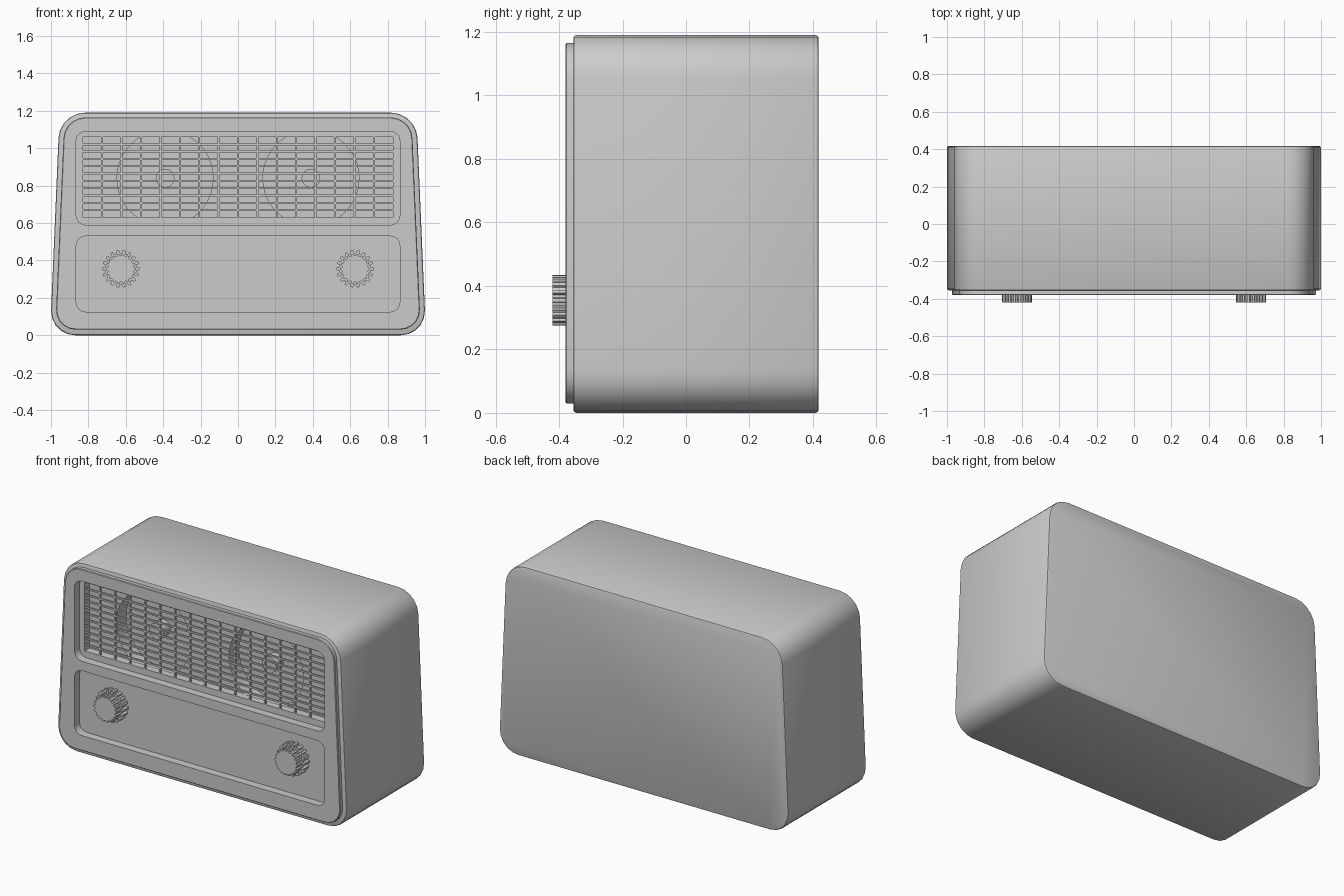
import bpy, bmesh, math
from mathutils import Vector

if "Cube" in bpy.data.objects:
    bpy.data.objects.remove(bpy.data.objects["Cube"])


def rounded(corners, d, seg=5):
    """Outline in (x, z) with every corner rounded."""
    pts = []
    for i, c in enumerate(corners):
        c = Vector(c)
        u = (Vector(corners[i - 1]) - c).normalized() * d
        v = (Vector(corners[(i + 1) % len(corners)]) - c).normalized() * d
        for k in range(seg + 1):
            t = math.pi / 2 * k / seg
            pts.append(c + u * (1 - math.sin(t)) + v * (1 - math.cos(t)))
    return pts


def box(x, z0, z1):
    return [(-x, z0), (x, z0), (x, z1), (-x, z1)]


def circle(cx, cz, r, n=40):
    return [(cx + r * math.cos(2 * math.pi * k / n), cz + r * math.sin(2 * math.pi * k / n))
            for k in range(n)]


def gear(cx, cz, r, root, teeth=18):
    pts = []
    for k in range(teeth):
        for f, rad in ((-0.32, root), (-0.2, r), (0.2, r), (0.32, root)):
            a = 2 * math.pi * (k + f) / teeth
            pts.append((cx + rad * math.cos(a), cz + rad * math.sin(a)))
    return pts


def add_prism(bm, pts, y0, y1, bevel=0, seg=2):
    """Extrude an (x, z) outline from y0 to y1, optionally bevelling both rims."""
    a = [bm.verts.new((p[0], y0, p[1])) for p in pts]
    b = [bm.verts.new((p[0], y1, p[1])) for p in pts]
    n = len(pts)
    faces = [bm.faces.new(a), bm.faces.new(b[::-1])]
    rims = [e for f in faces for e in f.edges]
    for i in range(n):
        bm.faces.new((a[i], b[i], b[(i + 1) % n], a[(i + 1) % n]))
    bmesh.ops.recalc_face_normals(bm, faces=bm.faces)
    if bevel:
        bmesh.ops.bevel(bm, geom=rims, offset=bevel, segments=seg,
                        affect='EDGES', profile=0.5)


def make(name, prisms):
    bm = bmesh.new()
    for p in prisms:
        add_prism(bm, *p)
    me = bpy.data.meshes.new(name)
    bm.to_mesh(me)
    bm.free()
    ob = bpy.data.objects.new(name, me)
    bpy.context.collection.objects.link(ob)
    return ob


def activate(ob):
    bpy.ops.object.select_all(action='DESELECT')
    ob.select_set(True)
    bpy.context.view_layer.objects.active = ob


def cut(ob, outline, y0, y1):
    cutter = make("cutter", [(outline, y0, y1)])
    cutter.hide_render = True
    mod = ob.modifiers.new("cut", 'BOOLEAN')
    mod.operation, mod.solver, mod.object = 'DIFFERENCE', 'EXACT', cutter
    activate(ob)
    bpy.ops.object.modifier_apply(modifier=mod.name)
    bpy.data.objects.remove(cutter)


def smooth(ob):
    activate(ob)
    bpy.ops.object.shade_smooth_by_angle(angle=math.radians(35))


# Tapered cabinet and raised front panel
cabinet = make("cabinet", [(rounded([(-1.005, 0), (1.005, 0), (0.954, 1.19), (-0.954, 1.19)], 0.135),
                            -0.355, 0.418, 0.01)])
panel = make("front_panel", [(rounded([(-0.977, 0.03), (0.977, 0.03), (0.928, 1.165), (-0.928, 1.165)], 0.11),
                              -0.38, -0.35, 0.004, 1)])

# Two recesses through the panel into the cabinet
FLOOR = -0.33
for z0, z1 in ((0.125, 0.53), (0.59, 1.09)):
    outline = rounded(box(0.865, z0, z1), 0.05, 4)
    cut(panel, outline, -0.5, -0.3)
    cut(cabinet, outline, -0.5, FLOOR)

# Cavity behind the grille, with two round speaker wells
cut(cabinet, box(0.83, 0.63, 1.06), -0.5, -0.28)
for s in (-1, 1):
    cut(cabinet, circle(s * 0.39, 0.84, 0.257), -0.285, -0.18)
smooth(cabinet)
smooth(panel)

# Grille bars
COLS, ROWS, T = 16, 11, 0.005
bars = []
for i in range(1, COLS):
    x = -0.83 + 1.66 * i / COLS
    bars.append(([(x - T, 0.625), (x + T, 0.625), (x + T, 1.065), (x - T, 1.065)], FLOOR, FLOOR + 0.014))
make("grille_vertical_bars", bars)
bars = []
for j in range(1, ROWS):
    z = 0.63 + 0.43 * j / ROWS
    bars.append((box(0.835, z - T, z + T), FLOOR + 0.002, FLOOR + 0.012))
make("grille_horizontal_bars", bars)

# Speaker centres and ribbed two-step knobs
for s, side in ((-1, "left"), (1, "right")):
    smooth(make(side + "_speaker_centre", [(circle(s * 0.39, 0.84, 0.05, 24), -0.25, -0.175)]))
    x = s * 0.626
    make(side + "_knob", [(gear(x, 0.355, 0.1, 0.084), -0.375, FLOOR + 0.005),
                          (gear(x, 0.355, 0.08, 0.071), -0.42, -0.37)])
